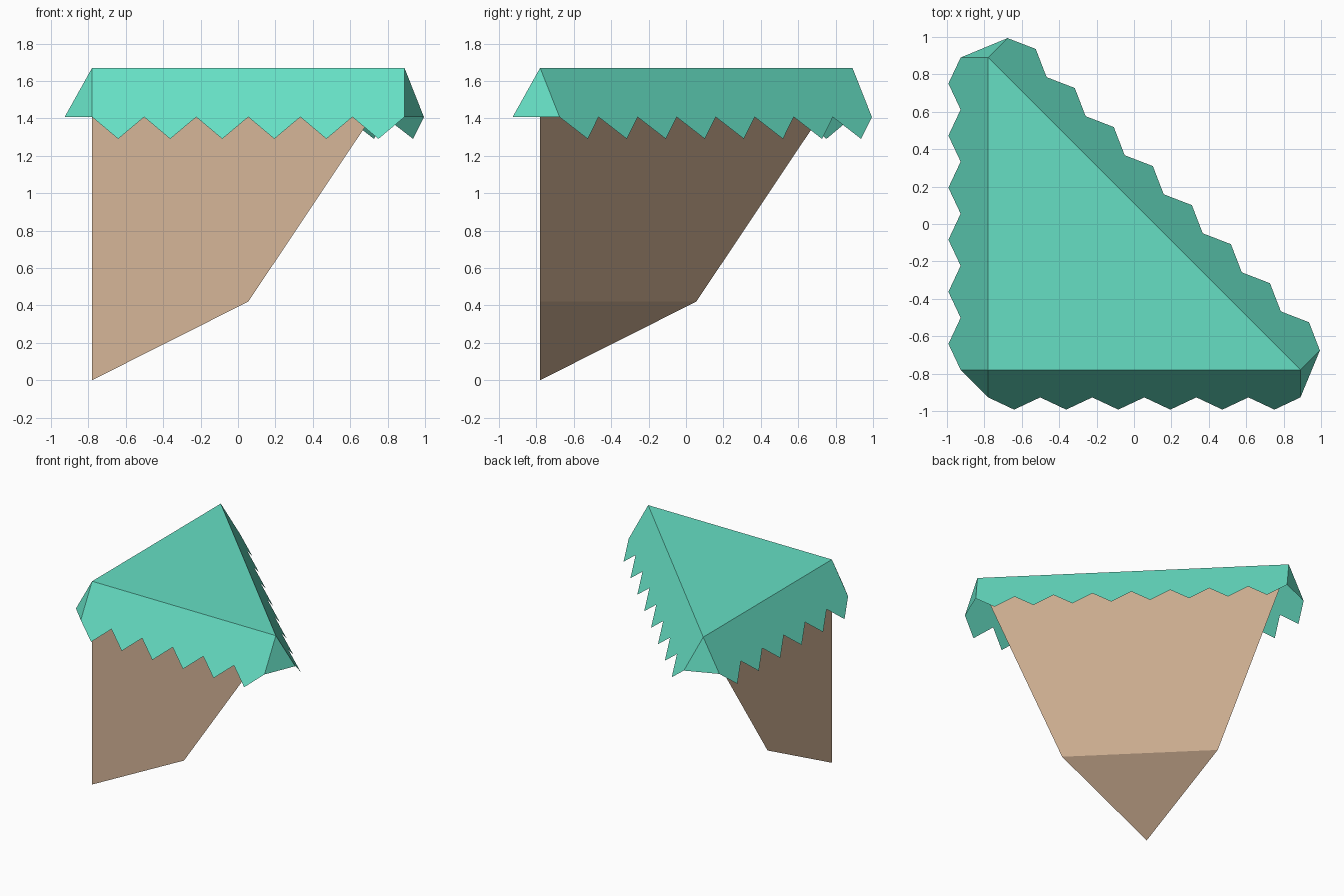
import bpy, bmesh
from mathutils import Vector

if "Cube" in bpy.data.objects:
    bpy.data.objects.remove(bpy.data.objects["Cube"])

LO, HI = -0.78, 0.89            # legs of the right-triangle plan
TOP, HEM, TIP = 1.67, 1.407, 1.29
OUT = 0.147                     # overhang at the hem
OUT_TIP = OUT * (TOP - TIP) / (TOP - HEM)


def material(name, rgb):
    m = bpy.data.materials.new(name)
    lin = [((c / 255 + 0.055) / 1.055) ** 2.4 for c in rgb]
    m.diffuse_color = (*lin, 1)
    m.use_nodes = True
    m.node_tree.nodes["Principled BSDF"].inputs["Base Color"].default_value = m.diffuse_color
    return m


def build(name, faces, mat):
    bm = bmesh.new()
    for f in faces:
        bm.faces.new([bm.verts.new(p) for p in f])
    bmesh.ops.remove_doubles(bm, verts=bm.verts, dist=0.0005)
    me = bpy.data.meshes.new(name)
    bm.to_mesh(me)
    bm.free()
    me.materials.append(mat)
    ob = bpy.data.objects.new(name, me)
    bpy.context.collection.objects.link(ob)
    return ob


grass = material("mint grass", (102, 223, 196))
dirt = material("tan dirt", (214, 182, 152))

# plan corners, counter-clockwise
corners = [Vector((LO, LO, TOP)), Vector((HI, LO, TOP)), Vector((LO, HI, TOP))]
teeth = [6, 8, 6]

# grass cap: flat top, sloped skirts with triangular teeth, corner fillers
faces = [corners]
hems = []
for i, n in enumerate(teeth):
    p, q = corners[i], corners[(i + 1) % 3]
    d = (q - p).normalized()
    out = Vector((d.y, -d.x, 0))
    hem = out * OUT + Vector((0, 0, HEM - TOP))
    tip = out * OUT_TIP + Vector((0, 0, TIP - TOP))
    pts = [p.lerp(q, k / n) + hem for k in range(n + 1)]
    hems.append((pts[0], pts[-1]))
    faces.append([p, *pts, q])
    for k in range(n):
        faces.append([pts[k], p.lerp(q, (k + 0.5) / n) + tip, pts[k + 1]])
for i in range(3):
    faces.append([corners[i], hems[i - 1][1], hems[i][0]])
build("grass_cap", faces, grass)

# dirt wedge: two upright walls, sloped back, and a steeper chamfer to the foot
a, b, c = corners
foot = Vector((LO, LO, 0))
kb, kc = Vector((0.055, LO, 0.42)), Vector((LO, 0.055, 0.42))
build("dirt_wedge", [[a, foot, kb, b], [a, c, kc, foot],
                     [b, kb, kc, c], [foot, kc, kb]], dirt)
